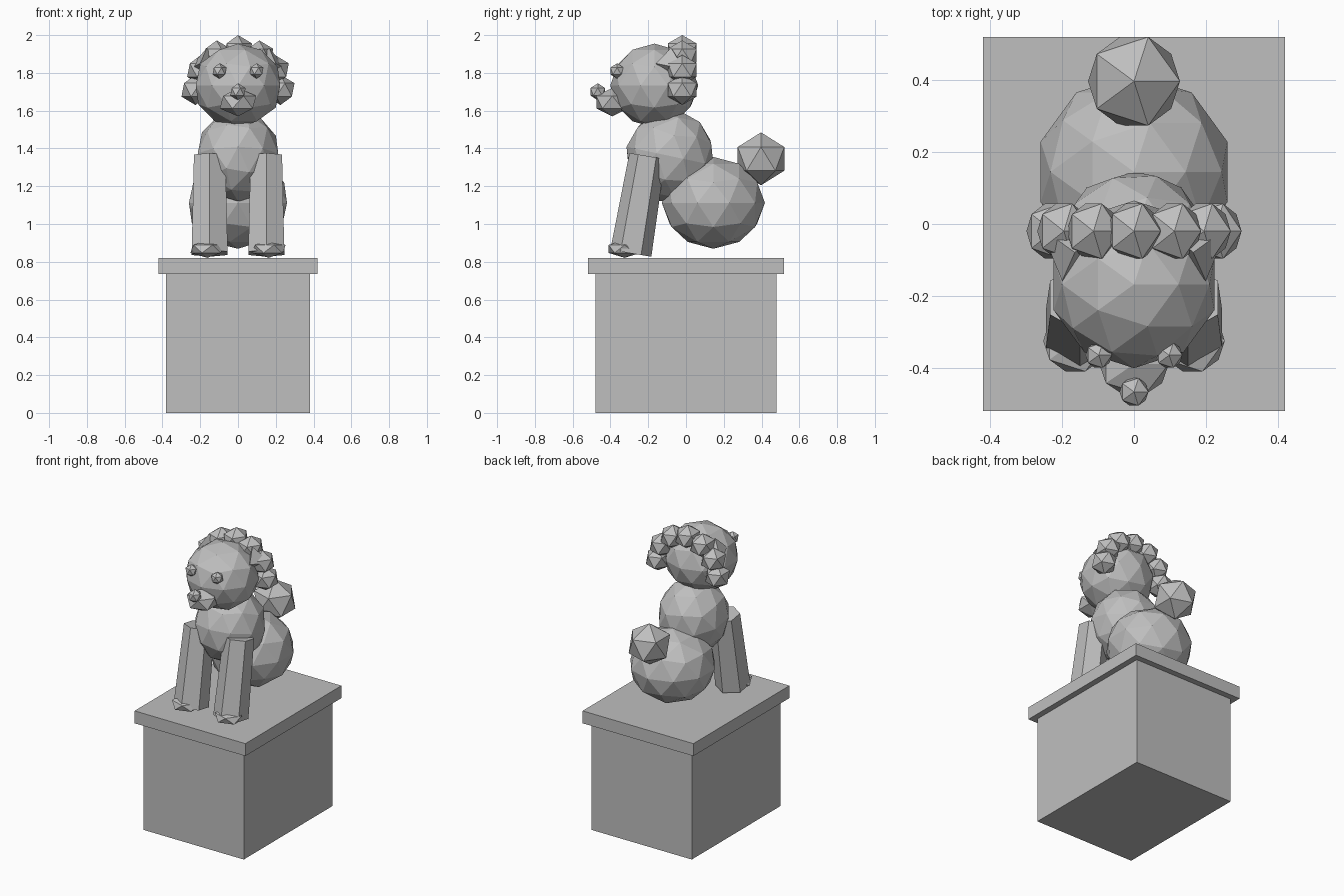
import bpy
import math
from mathutils import Vector

if "Cube" in bpy.data.objects:
    bpy.data.objects.remove(bpy.data.objects["Cube"], do_unlink=True)

# One stone colour for the whole statue
stone = bpy.data.materials.new("grey_stone")
stone.use_nodes = True
GREY = (0.52, 0.52, 0.52, 1)
stone.diffuse_color = GREY
stone.node_tree.nodes["Principled BSDF"].inputs["Base Color"].default_value = GREY


def finish(name):
    obj = bpy.context.object
    obj.name = name
    obj.data.materials.append(stone)
    return obj


def block(name, width, depth, bottom, top):
    bpy.ops.mesh.primitive_cube_add(size=1, location=(0, 0, (bottom + top) / 2))
    obj = finish(name)
    obj.scale = (width, depth, top - bottom)


def ball(name, centre, radii, detail=1, tilt=0):
    bpy.ops.mesh.primitive_ico_sphere_add(subdivisions=detail, radius=1, location=centre)
    obj = finish(name)
    obj.scale = radii
    obj.rotation_euler.x = tilt


def taper(name, start, end, r_start, r_end, sides):
    start, end = Vector(start), Vector(end)
    axis = end - start
    bpy.ops.mesh.primitive_cone_add(vertices=sides, radius1=r_start, radius2=r_end,
                                    depth=axis.length, location=(start + end) / 2)
    obj = finish(name)
    obj.rotation_euler = axis.to_track_quat('Z', 'Y').to_euler()


# Pedestal
block("pedestal_base", 0.76, 0.96, 0, 0.735)
block("pedestal_slab", 0.84, 1.04, 0.735, 0.82)

# Body and head
ball("haunches", (0, 0.145, 1.112), (0.273, 0.273, 0.243), 2)
ball("chest", (0, -0.085, 1.36), (0.224, 0.235, 0.245), 2, -math.radians(12))
ball("head", (0, -0.168, 1.733), (0.235, 0.233, 0.222), 2)
ball("tail", (0, 0.397, 1.345), (0.143, 0.145, 0.14))

# Face
ball("muzzle", (0, -0.39, 1.645), (0.108, 0.1, 0.075))
ball("nose", (0, -0.467, 1.70), (0.045, 0.045, 0.045))

# Paired parts
for side, s in (("left", 1), ("right", -1)):
    ball(side + "_eye", (s * 0.098, -0.365, 1.81), (0.041, 0.041, 0.041))
    taper(side + "_ear", (s * 0.15, -0.09, 1.85), (s * 0.26, -0.01, 1.82), 0.085, 0, 4)
    taper(side + "_front_leg", (s * 0.15, -0.292, 0.845), (s * 0.15, -0.205, 1.36),
          0.11, 0.096, 6)
    ball(side + "_paw", (s * 0.163, -0.325, 0.868), (0.1, 0.1, 0.047))

# Mane curls arched over the head
for i in range(7):
    a = math.pi * i / 6
    ball(f"mane_curl_{i + 1}",
         (0.225 * math.cos(a), -0.02, 1.71 + 0.21 * math.sin(a)), (0.083, 0.09, 0.08))
